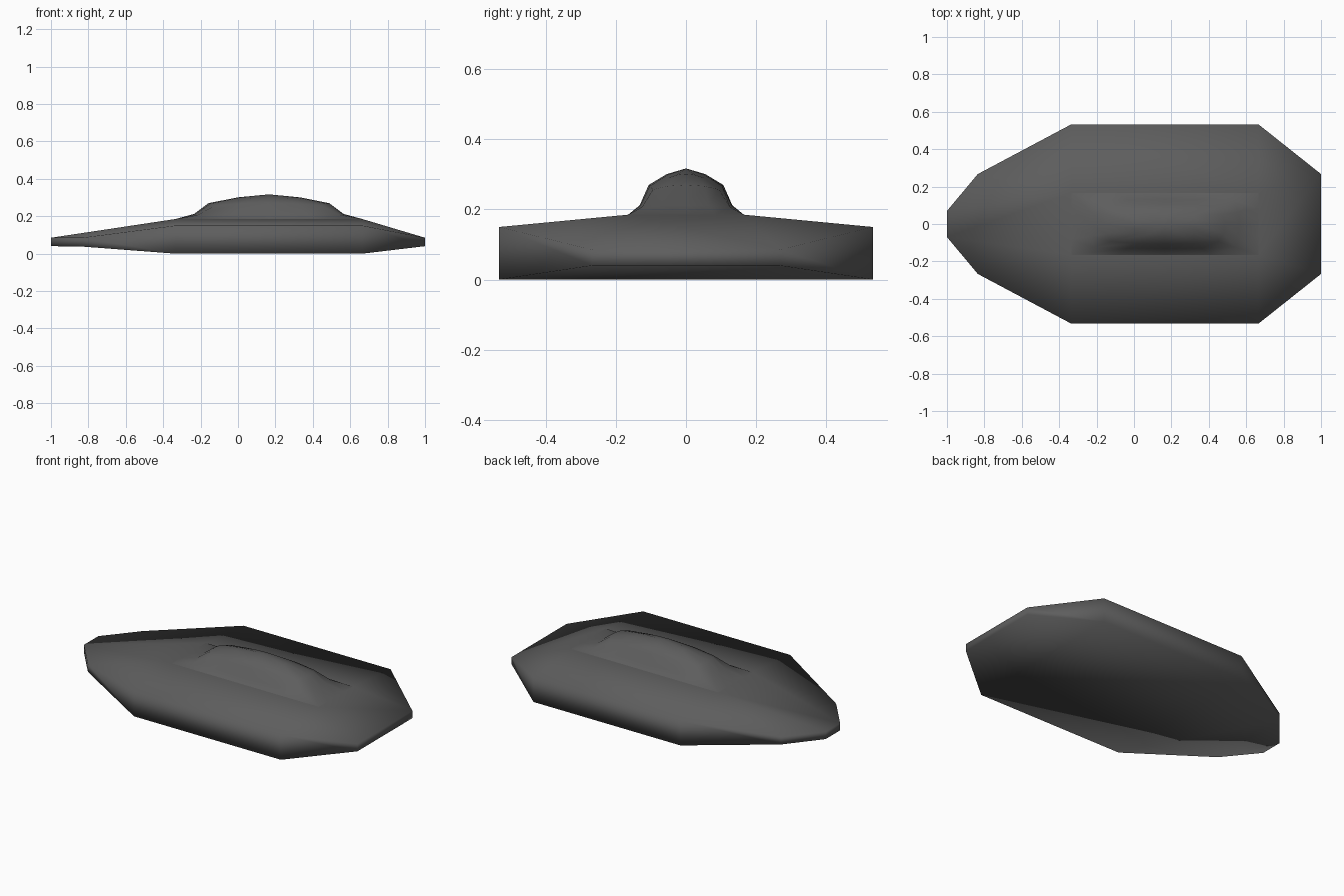
import bpy, bmesh

if "Cube" in bpy.data.objects:
    bpy.data.objects.remove(bpy.data.objects["Cube"])

grey = bpy.data.materials.new("dark_grey")
grey.diffuse_color = (0.11, 0.11, 0.11, 1)
grey.use_nodes = True
grey.node_tree.nodes["Principled BSDF"].inputs["Base Color"].default_value = grey.diffuse_color
CX, HX, HY, DECK = 0.165, 0.5, 0.165, 0.185


def finish(name, bm):
    bmesh.ops.recalc_face_normals(bm, faces=bm.faces)
    me = bpy.data.meshes.new(name)
    bm.to_mesh(me)
    bm.free()
    me.materials.append(grey)
    for p in me.polygons:
        p.use_smooth = True
    ob = bpy.data.objects.new(name, me)
    bpy.context.collection.objects.link(ob)


# Hull: half outline (x, y, lower z, upper z), mirrored across y
half = [(-1, 0.07, 0.04, 0.085), (-0.835, 0.267, 0.038, 0.085),
        (-0.335, 0.533, 0, 0.15), (0.665, 0.533, 0, 0.15), (1, 0.267, 0.04, 0.085)]
ring = half + [(x, -y, a, b) for x, y, a, b in reversed(half)]
bm = bmesh.new()
low = [bm.verts.new((x, y, a)) for x, y, a, b in ring]
up = [bm.verts.new((x, y, b)) for x, y, a, b in ring]
n = len(ring)
for i in range(n):
    j = (i + 1) % n
    bm.faces.new((low[i], low[j], up[j], up[i]))
# deck panels rise to the rectangular canopy opening
d = [bm.verts.new((CX + sx * HX, sy * HY, DECK))
     for sx, sy in ((-1, 1), (1, 1), (1, -1), (-1, -1))]
owner = [0, 0, 0, 1, 1, 2, 2, 2, 3, 3]
for i in range(n):
    j = (i + 1) % n
    a, b = d[owner[i]], d[owner[j]]
    bm.faces.new((up[i], up[j], b, a) if a != b else (up[i], up[j], a))
# underside: flat middle with rising bow and stern
bm.faces.new((low[2], low[3], low[6], low[7]))
bm.faces.new((low[3], low[4], low[5], low[6]))
bm.faces.new((low[1], low[2], low[7], low[8]))
bm.faces.new((low[0], low[1], low[8], low[9]))
finish("hull", bm)

# Canopy: concentric rings (mid scale, corner scale, mid z, corner z)
rings = [(1, 1, 0.185, 0.185), (0.8, 0.76, 0.212, 0.207),
         (0.645, 0.57, 0.27, 0.257), (0.33, 0.31, 0.301, 0.29)]
steps = [-1, -0.5, 0, 0.5]
square = ([(t, -1) for t in steps] + [(1, t) for t in steps]
          + [(-t, 1) for t in steps] + [(-1, -t) for t in steps])
bm = bmesh.new()
loops = []
for mid, cor, zm, zc in rings:
    loop = []
    for u, v in square:
        w = min(abs(u), abs(v)) ** 2
        s, z = mid + (cor - mid) * w, zm + (zc - zm) * w
        loop.append(bm.verts.new((CX + u * s * HX, v * s * HY, z)))
    loops.append(loop)
for a, b in zip(loops, loops[1:]):
    for i in range(16):
        j = (i + 1) % 16
        bm.faces.new((a[i], a[j], b[j], b[i]))
top = bm.verts.new((CX, 0, 0.317))
for i in range(16):
    bm.faces.new((loops[-1][i], loops[-1][(i + 1) % 16], top))
finish("canopy", bm)
